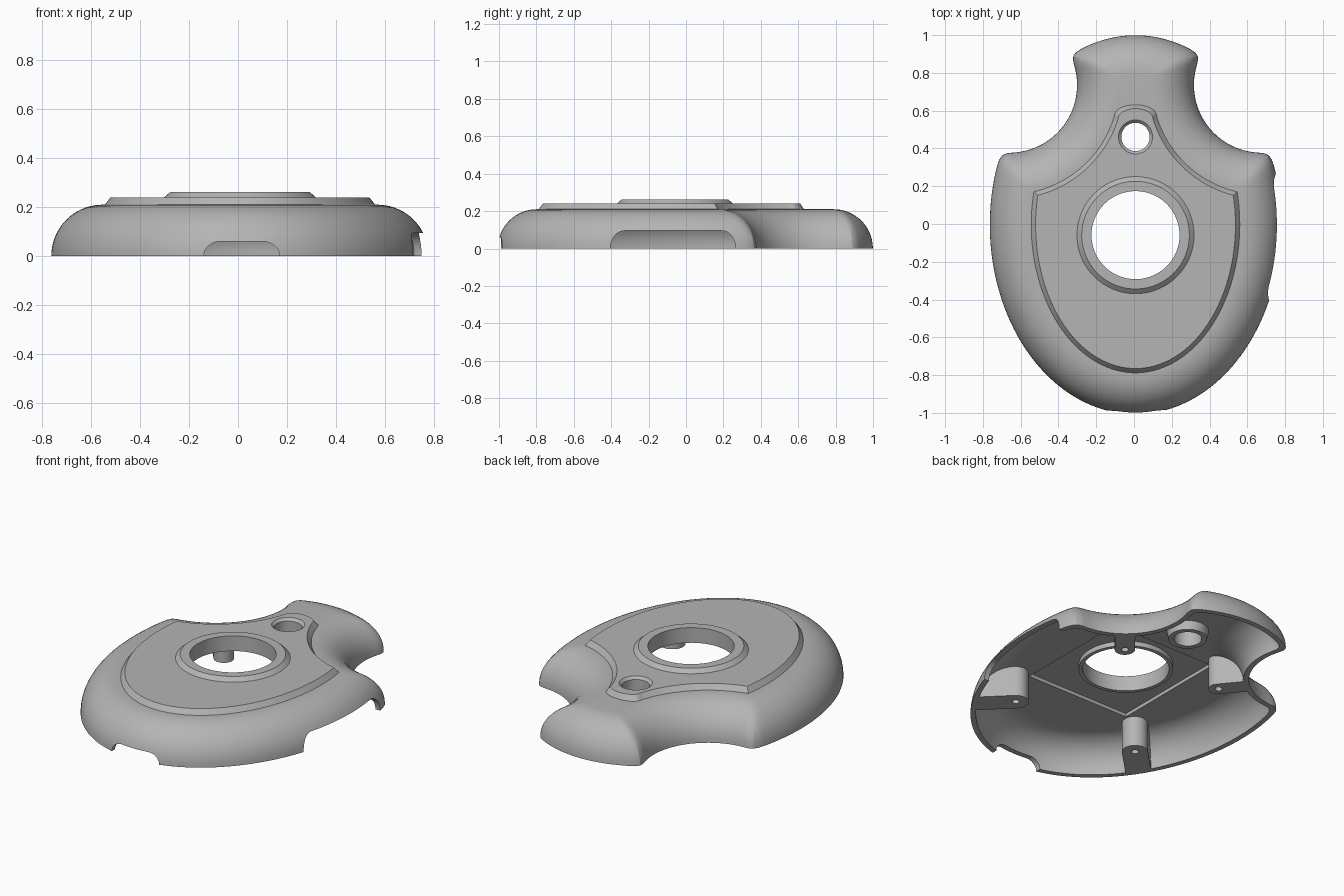
import bpy, bmesh
from math import sin, cos, pi, radians, sqrt, asin, atan2

cube = bpy.data.objects.get("Cube")
if cube:
    bpy.data.objects.remove(cube)

A, B = 0.772, 1.004            # half axes of the oval outline
BX, BY, BR = 0.668, 0.74, 0.36  # round bite on each side of the neck
R = 0.21                       # edge rounding radius and deck height

grey = bpy.data.materials.new("plain grey")
grey.use_nodes = True
grey.diffuse_color = (0.46, 0.46, 0.46, 1)
grey.node_tree.nodes["Principled BSDF"].inputs["Base Color"].default_value = grey.diffuse_color


def span(a, b, n):
    return [a + (b - a) * i / n for i in range(n + 1)]


def outline(d, cap=None):
    """Closed outline inset by d; cap gives the height where the neck is closed by a dome."""
    a, b, r = A - d, B - d, BR + d

    def bite(t):
        return BX + r * cos(t), BY + r * sin(t)

    def crossing(inside, outside):
        for _ in range(40):
            mid = (inside + outside) / 2
            x, y = bite(mid)
            if (x / a) ** 2 + (y / b) ** 2 < 1:
                inside = mid
            else:
                outside = mid
        return inside

    start = crossing(radians(215), radians(335))
    sx, sy = bite(start)
    half = [(a * cos(t), b * sin(t)) for t in span(-pi / 2, atan2(sy / b, sx / a), 56)]
    if cap is None:
        end = crossing(radians(215), radians(115))
        ex, ey = bite(end)
        top = [(a * cos(t), b * sin(t)) for t in span(atan2(ey / b, ex / a), pi / 2, 14)]
    else:
        end = pi + asin((BY - cap) / r)
        ex, ey = bite(end)
        top = [(ex * cos(t), ey + 0.055 * sin(t)) for t in span(0, pi / 2, 14)]
    half += [bite(t) for t in span(start, end, 30)][1:] + top[1:]
    loop = half + [(-x, y) for x, y in half[-2:0:-1]]
    # soften the corners, more so near the rim
    w = 0.5 * max(0, 1 - d / R)
    for _ in range(3):
        n = len(loop)
        loop = [tuple((1 - w) * loop[i][k] + w * (loop[i - 1][k] + loop[(i + 1) % n][k]) / 2
                      for k in (0, 1)) for i in range(n)]
    return loop


def at(loop, z):
    return [(x, y, z) for x, y in loop]


def loft(name, rings):
    """Closed solid through matching rings of points."""
    bm = bmesh.new()
    rows = [[bm.verts.new(p) for p in ring] for ring in rings]
    n = len(rows[0])
    for low, high in zip(rows, rows[1:]):
        for i in range(n):
            j = (i + 1) % n
            bm.faces.new((low[i], low[j], high[j], high[i]))
    bm.faces.new(rows[0][::-1])
    bm.faces.new(rows[-1])
    bmesh.ops.recalc_face_normals(bm, faces=bm.faces)
    mesh = bpy.data.meshes.new(name)
    bm.to_mesh(mesh)
    bm.free()
    mesh.materials.append(grey)
    obj = bpy.data.objects.new(name, mesh)
    bpy.context.collection.objects.link(obj)
    return obj


def lathe(name, x, y, profile, n=64):
    return loft(name, [[(x + r * cos(2 * pi * i / n), y + r * sin(2 * pi * i / n), z)
                        for i in range(n)] for r, z in profile])


def combine(target, tool, operation):
    mod = target.modifiers.new("cut", "BOOLEAN")
    mod.object, mod.operation, mod.solver = tool, operation, "EXACT"
    bpy.context.view_layer.objects.active = target
    bpy.ops.object.modifier_apply(modifier=mod.name)
    bpy.data.objects.remove(tool)


def rounded_dome(name, inset, foot):
    """Outline solid with a quarter-round edge, ending at the same inner line."""
    r = R - inset
    rings = [at(outline(inset), foot)] if foot < 0 else []
    rings += [at(outline(R - r * cos(t)), r * sin(t)) for t in span(0, pi / 2, 14)]
    return loft(name, rings)


# outer body with raised deck and ring
body = rounded_dome("cover_shell", 0, 0)
combine(body, loft("deck", [at(outline(0.22, 0.58), 0.19), at(outline(0.22, 0.58), R),
                            at(outline(0.243, 0.56), 0.24)]), "UNION")
combine(body, lathe("ring", 0, -0.055, [(0.31, 0.22), (0.31, 0.24), (0.285, 0.262)], 96), "UNION")

# hollow underside with a shallow rectangular recess
cavity = rounded_dome("cavity", 0.03, -0.05)
corners = [(-0.34, -0.46), (0.34, -0.46), (0.34, 0.26), (-0.34, 0.26)]
combine(cavity, loft("recess", [at(corners, 0.15), at(corners, 0.2)]), "UNION")

# collars around both openings stay solid
combine(cavity, lathe("collar", 0, -0.055, [(0.255, 0.172), (0.255, 0.3)], 96), "DIFFERENCE")
combine(cavity, lathe("tube", 0, 0.465, [(0.105, 0.13), (0.11, 0.16), (0.13, 0.3)]), "DIFFERENCE")

# screw posts, each joined to the wall by a web
posts = [(s * x, y, s * dx, dy, r) for s in (-1, 1)
         for x, y, dx, dy, r in ((0.42, -0.48, 0.71, -0.71, 0.07), (0.33, 0.33, 0.63, 0.77, 0.055))]
for x, y, dx, dy, r in posts:
    arc = [(cos(t), sin(t)) for t in span(pi / 2, 3 * pi / 2, 16)]
    shape = [(r * u, r * v) for u, v in arc] + [(0.3, -r), (0.3, r)]
    shape = [(x + u * dx - v * dy, y + u * dy + v * dx) for u, v in shape]
    combine(cavity, loft("post", [at(shape, -0.1), at(shape, 0.3)]), "DIFFERENCE")
combine(body, cavity, "DIFFERENCE")

# through holes and screw holes
combine(body, lathe("main_hole", 0, -0.055, [(0.233, -0.1), (0.233, 0.4)], 96), "DIFFERENCE")
combine(body, lathe("small_hole", 0, 0.465, [(0.075, -0.1), (0.075, 0.225), (0.1, 0.25)]), "DIFFERENCE")
for x, y, dx, dy, r in posts:
    combine(body, lathe("screw_hole", x, y, [(0.02, -0.1), (0.02, 0.1)], 20), "DIFFERENCE")


# rim openings at the front and on the left side
def notch_profile(centre, half, corner, height):
    side = [(half - corner + corner * cos(t), height * sin(t)) for t in span(0, pi / 2, 10)]
    side = [(half, -0.1)] + side
    return [(centre + u, z) for u, z in side] + [(centre - u, z) for u, z in side[::-1]]


front = notch_profile(0.007, 0.155, 0.07, 0.06)
combine(body, loft("front_notch", [[(u, y, z) for u, z in front] for y in (-1.2, -0.85)]), "DIFFERENCE")
side = notch_profile(-0.065, 0.335, 0.075, 0.095)
combine(body, loft("side_notch", [[(x, u, z) for u, z in side] for x in (0.6, 1.0)]), "DIFFERENCE")

# smooth shading with sharp edges kept
body.location = (0.008, -0.004, 0)
bpy.ops.object.select_all(action="DESELECT")
body.select_set(True)
bpy.context.view_layer.objects.active = body
bpy.ops.object.shade_smooth_by_angle(angle=radians(25))
